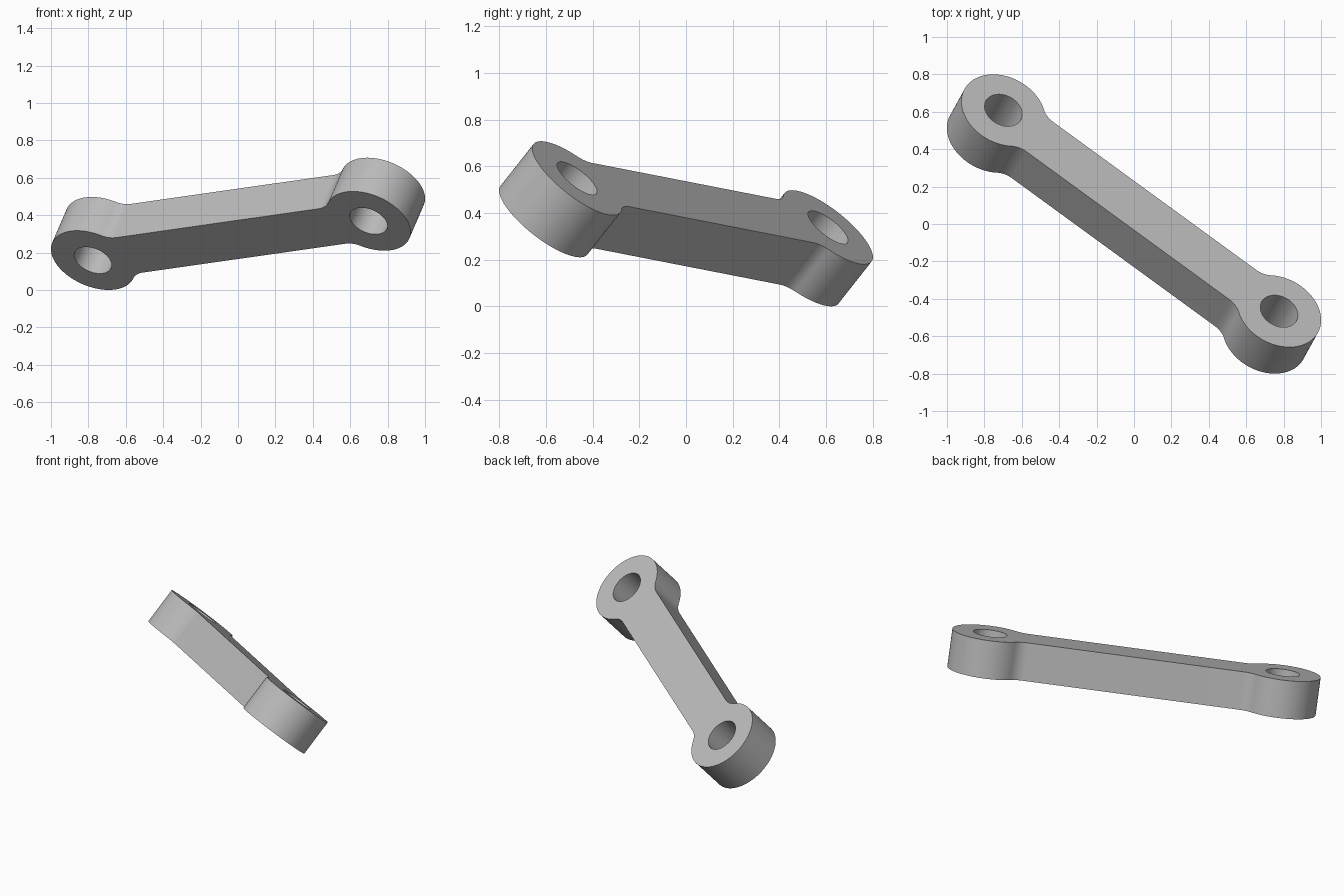
import bpy, bmesh
from math import sin, cos, pi, sqrt, atan2
from mathutils import Matrix, Vector

cube = bpy.data.objects.get("Cube")
if cube:
    bpy.data.objects.remove(cube)

# Link dimensions
HALF_SPAN = 0.918     # centre to hole axis
BOSS_R = 0.237
HOLE_R = 0.106
ARM_HALF = 0.142
FILLET = 0.12
THICK = 0.242


def arc(cx, cy, r, start, end, steps):
    return [(cx + r * cos(start + (end - start) * i / steps),
             cy + r * sin(start + (end - start) * i / steps)) for i in range(steps + 1)]


# Half outline round the +x boss: lower fillet, boss, upper fillet
reach = sqrt((BOSS_R + FILLET) ** 2 - (ARM_HALF + FILLET) ** 2)
fx, fy = HALF_SPAN - reach, ARM_HALF + FILLET
touch = atan2(fy, -reach)
half = (arc(fx, -fy, FILLET, pi / 2, pi - touch, 12)
        + arc(HALF_SPAN, 0, BOSS_R, -touch, touch, 64)[1:]
        + arc(fx, fy, FILLET, touch - pi, -pi / 2, 12)[1:])
outline = half + [(-x, -y) for x, y in half]
holes = [arc(s * HALF_SPAN, 0, HOLE_R, 0, 2 * pi, 48)[:-1] for s in (-1, 1)]

# Filled flat curve with holes, extruded to the plate thickness
curve = bpy.data.curves.new("link_profile", 'CURVE')
curve.dimensions = '2D'
curve.fill_mode = 'BOTH'
curve.extrude = THICK / 2
for loop in [outline] + holes:
    spline = curve.splines.new('POLY')
    spline.points.add(len(loop) - 1)
    for point, (x, y) in zip(spline.points, loop):
        point.co = (x, y, 0, 1)
    spline.use_cyclic_u = True

link = bpy.data.objects.new("connecting_link", curve)
bpy.context.collection.objects.link(link)
bpy.ops.object.select_all(action='DESELECT')
link.select_set(True)
bpy.context.view_layer.objects.active = link
bpy.ops.object.convert(target='MESH')
link = bpy.context.view_layer.objects.active

# Weld the caps to the walls
bm = bmesh.new()
bm.from_mesh(link.data)
bmesh.ops.remove_doubles(bm, verts=bm.verts, dist=0.0005)
bmesh.ops.recalc_face_normals(bm, faces=bm.faces)
bm.to_mesh(link.data)
bm.free()

# Tilt the link: u along the arm, n through the holes
u = Vector((1.475, -1.075, 0.21)).normalized()
n = Vector((0.08, 0.14, 0.18))
n = (n - u * n.dot(u)).normalized()
w = n.cross(u)
turn = Matrix((u, w, n)).transposed().to_4x4()
link.data.transform(Matrix.Translation((0, 0, 0.354)) @ turn)
bpy.ops.object.shade_smooth_by_angle(angle=pi / 6)

# Plain grey
grey = bpy.data.materials.new("plain_grey")
grey.use_nodes = True
colour = (0.5, 0.5, 0.5, 1)
grey.diffuse_color = colour
grey.node_tree.nodes["Principled BSDF"].inputs["Base Color"].default_value = colour
link.data.materials.clear()
link.data.materials.append(grey)
